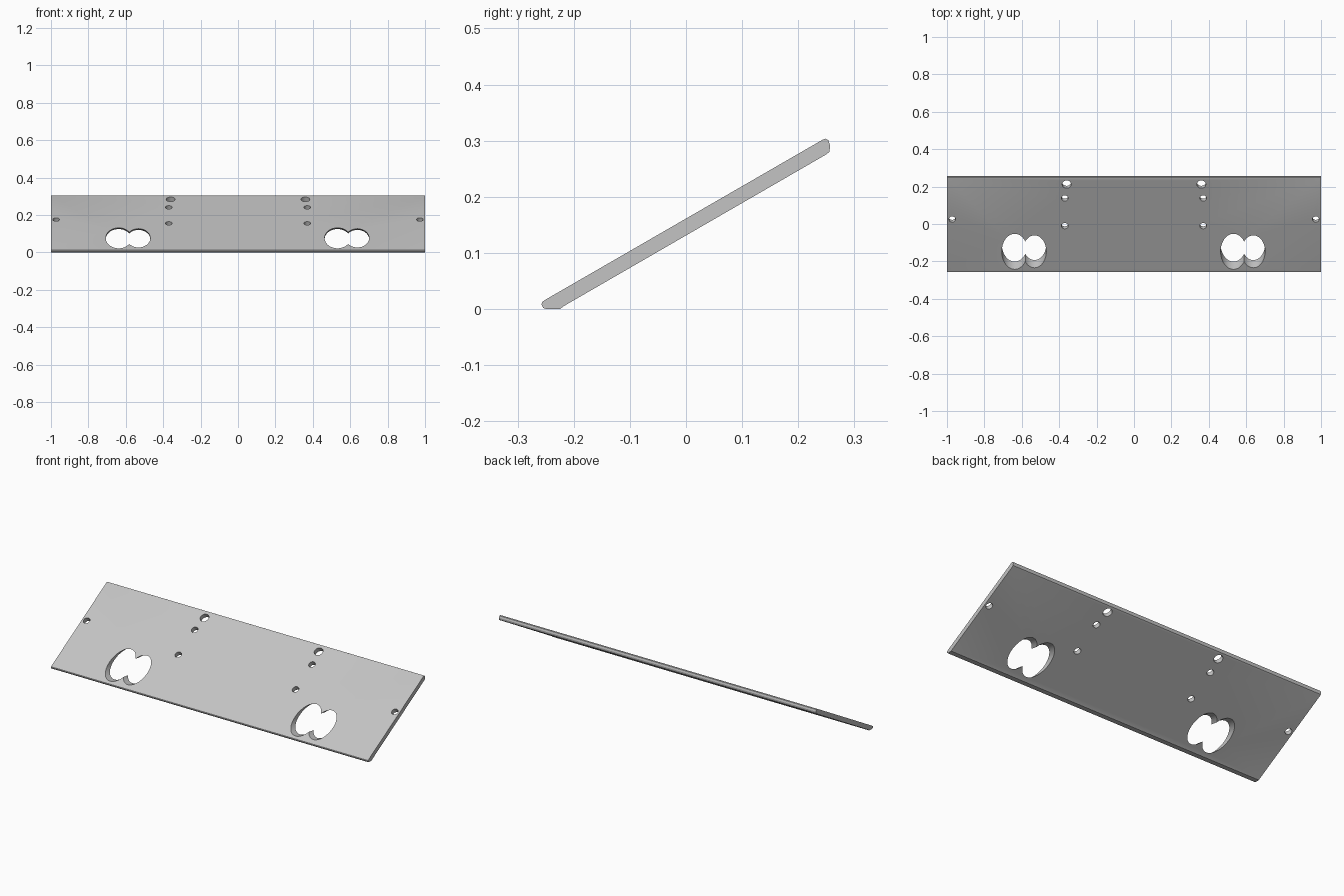
import bpy
import bmesh
import math
from mathutils import Matrix, Vector

default = bpy.data.objects.get("Cube")
if default:
    bpy.data.objects.remove(default, do_unlink=True)

# Single painted-metal colour
grey = bpy.data.materials.new("plain grey")
grey.use_nodes = True
colour = (0.55, 0.55, 0.55, 1)
grey.diffuse_color = colour
grey.node_tree.nodes["Principled BSDF"].inputs["Base Color"].default_value = colour

TILT = math.radians(30)
TOP_AT_CENTRE = 0.161  # height of the upper face at y = 0


def top_point(x, y):
    """Point on the sloping upper face."""
    return Vector((x, y, TOP_AT_CENTRE + y * math.tan(TILT)))


def add_object(name, bm):
    mesh = bpy.data.meshes.new(name)
    bm.to_mesh(mesh)
    bm.free()
    mesh.materials.append(grey)
    obj = bpy.data.objects.new(name, mesh)
    bpy.context.collection.objects.link(obj)
    return obj


def cut_hole(target, x, y, radius, elevation, length):
    """Drill a round hole whose axis rises toward the front by elevation."""
    bm = bmesh.new()
    bmesh.ops.create_cone(bm, cap_ends=True, segments=48, radius1=radius,
                          radius2=radius, depth=length)
    turn = Matrix.Rotation(math.pi / 2 - elevation, 4, "X")
    bm.transform(Matrix.Translation(top_point(x, y)) @ turn)
    cutter = add_object("hole_cutter", bm)
    cutter.hide_render = True
    mod = target.modifiers.new("hole", "BOOLEAN")
    mod.operation = "DIFFERENCE"
    mod.solver = "EXACT"
    mod.object = cutter
    bpy.context.view_layer.objects.active = target
    bpy.ops.object.modifier_apply(modifier=mod.name)
    bpy.data.objects.remove(cutter, do_unlink=True)


# Sloping board: side profile with rounded ends and a flat foot
profile = [(-0.249, 0.0175), (-0.2565, 0.0125), (-0.2575, 0.008),
           (-0.2545, 0.002), (-0.249, 0), (-0.224, 0), (-0.219, 0.0045),
           (0.25, 0.2755), (0.2555, 0.28), (0.257, 0.291),
           (0.2535, 0.301), (0.249, 0.3035), (0.244, 0.302)]
bm = bmesh.new()
side = bm.faces.new([bm.verts.new((-1, y, z)) for y, z in profile])
extruded = bmesh.ops.extrude_face_region(bm, geom=[side])["geom"]
bmesh.ops.translate(bm, vec=(2, 0, 0),
                    verts=[v for v in extruded if isinstance(v, bmesh.types.BMVert)])
bmesh.ops.recalc_face_normals(bm, faces=bm.faces)
board = add_object("sloping_board", bm)

# Twin openings: a large and a smaller bore overlapping, nearly level
for centre in (-0.585, 0.585):
    cut_hole(board, centre - 0.053, -0.147, 0.069, math.radians(9), 0.9)
    cut_hole(board, centre + 0.053, -0.147, 0.063, math.radians(9), 0.9)

# Screw holes, square to the board and mirrored left to right
for sign in (-1, 1):
    for x, y, radius in ((0.972, 0.025, 0.018), (0.37, -0.01, 0.018),
                         (0.37, 0.138, 0.018), (0.36, 0.212, 0.024)):
        cut_hole(board, sign * x, y, radius, math.pi / 2 - TILT, 0.2)

# Smooth the rounded edges and bores
bpy.ops.object.select_all(action="DESELECT")
board.select_set(True)
bpy.context.view_layer.objects.active = board
bpy.ops.object.shade_smooth_by_angle(angle=math.radians(20))
